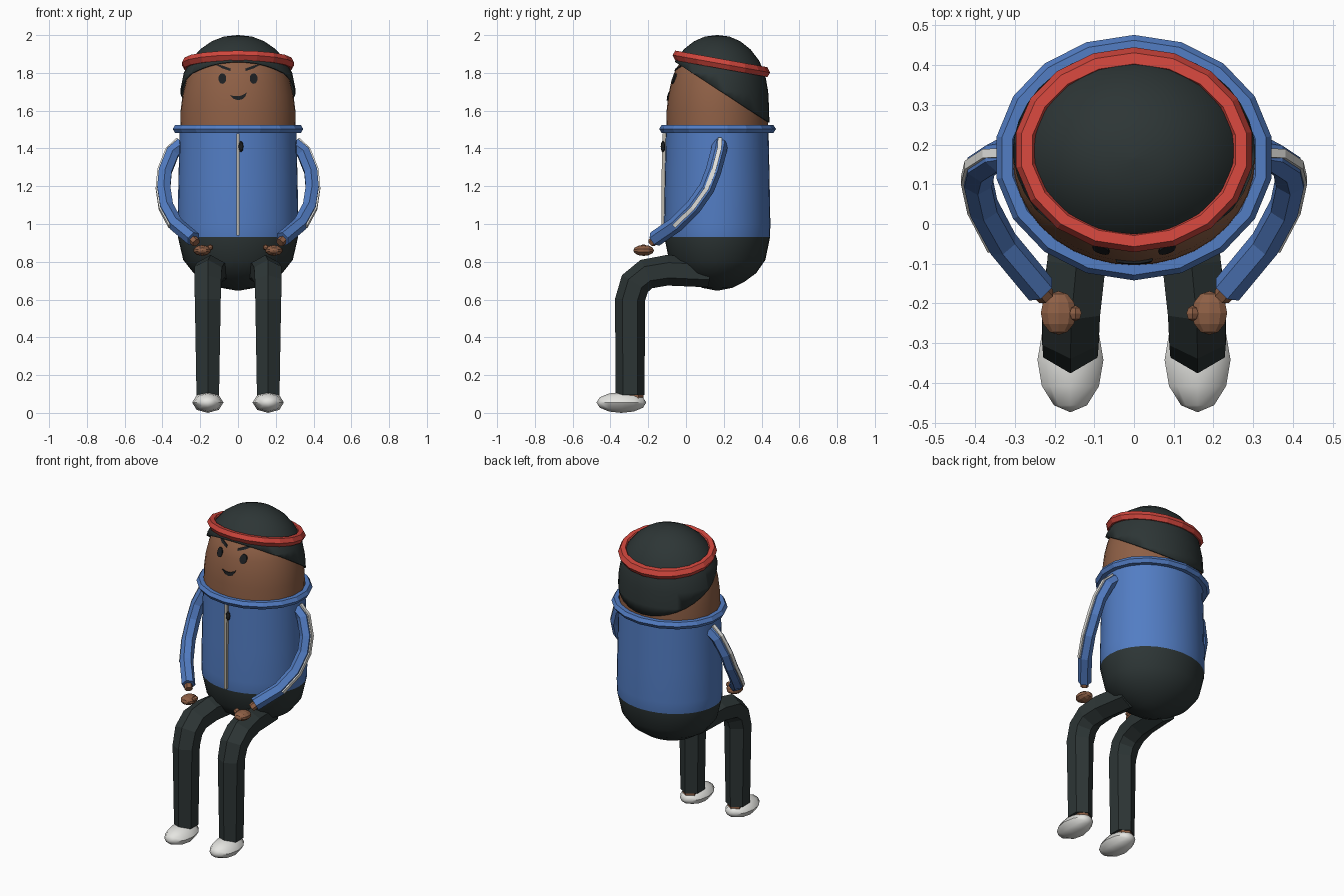
import bpy, bmesh, math
from mathutils import Vector

if "Cube" in bpy.data.objects:
    bpy.data.objects.remove(bpy.data.objects["Cube"])

CY, SQ = 0.165, 0.88      # body axis position and front-back squash


def material(name, rgb):
    m = bpy.data.materials.new(name)
    m.diffuse_color = (*rgb, 1)
    m.use_nodes = True
    m.node_tree.nodes["Principled BSDF"].inputs["Base Color"].default_value = m.diffuse_color
    return m


BLUE = material("jacket blue", (0.085, 0.205, 0.55))
DARK = material("charcoal", (0.026, 0.036, 0.036))
SKIN = material("brown skin", (0.27, 0.115, 0.06))
RED = material("band red", (0.62, 0.06, 0.045))
WHITE = material("off white", (0.78, 0.78, 0.75))
GREY = material("zip grey", (0.5, 0.47, 0.41))
BLACK = material("black", (0.012, 0.014, 0.016))


def finish(name, bm, mats, smooth=None):
    bmesh.ops.recalc_face_normals(bm, faces=bm.faces)
    me = bpy.data.meshes.new(name)
    bm.to_mesh(me)
    bm.free()
    ob = bpy.data.objects.new(name, me)
    bpy.context.collection.objects.link(ob)
    for m in mats:
        me.materials.append(m)
    if smooth:
        bpy.ops.object.select_all(action='DESELECT')
        ob.select_set(True)
        bpy.context.view_layer.objects.active = ob
        bpy.ops.object.shade_smooth_by_angle(angle=math.radians(smooth))
    return ob


def bridge(bm, rings, closed=False, caps=True):
    n = len(rings[0])
    pairs = list(zip(rings, rings[1:])) + ([(rings[-1], rings[0])] if closed else [])
    for a, b in pairs:
        for i in range(n):
            j = (i + 1) % n
            bm.faces.new((a[i], a[j], b[j], b[i]))
    if caps and not closed:
        bm.faces.new(rings[0])
        bm.faces.new(rings[-1])


def lathe(profile, seg=36):
    """Elliptical revolve of (radius, z) points around the body axis."""
    bm = bmesh.new()
    rings = [[bm.verts.new((r * math.cos(2 * math.pi * i / seg),
                            CY + SQ * r * math.sin(2 * math.pi * i / seg), z))
              for i in range(seg)] for r, z in profile]
    bridge(bm, rings)
    return bm


def tube(name, path, sizes, mat, s=1, sides=6):
    """Sweep a polygon along a path; sizes = (sideways, other) half widths."""
    pts = [Vector(p) for p in path]
    bm = bmesh.new()
    rings = []
    for k, p in enumerate(pts):
        t = (pts[min(k + 1, len(pts) - 1)] - pts[max(k - 1, 0)]).normalized()
        u = Vector((1, 0, 0))
        u = (u - t * u.dot(t)).normalized()
        n = t.cross(u)
        a, b = sizes[min(k, len(sizes) - 1)]
        ring = []
        for i in range(sides):
            g = 2 * math.pi * (i + 0.5) / sides
            v = p + u * a * math.cos(g) + n * b * math.sin(g)
            ring.append(bm.verts.new((v.x * s, v.y, v.z)))
        rings.append(ring)
    bridge(bm, rings)
    return finish(name, bm, [mat])


def hoop(name, rx, ry, y, z, w, h, tilt, mat, seg=18):
    """Faceted elliptical ring with a hexagonal section."""
    bm = bmesh.new()
    rings = []
    for i in range(seg):
        a = 2 * math.pi * i / seg + math.pi / 2
        ring = []
        for k in range(6):
            g = k * math.pi / 3
            d, e = w * math.cos(g), h * math.sin(g) / 0.866
            py = (ry + d) * math.sin(a)
            ring.append(bm.verts.new(((rx + d) * math.cos(a), y + py, z + e + tilt * py)))
        rings.append(ring)
    bridge(bm, rings, closed=True)
    return finish(name, bm, [mat])


def blob(name, loc, size, mat, u=10, v=6, smooth=None):
    """Low-poly ellipsoid with its poles along y."""
    bm = bmesh.new()
    bmesh.ops.create_uvsphere(bm, u_segments=u, v_segments=v, radius=1)
    for p in bm.verts:
        x, y, z = p.co
        p.co = (loc[0] + x * size[0], loc[1] + z * size[1], loc[2] + y * size[2])
    return finish(name, bm, [mat], smooth)


# Torso: jacket above the waist, trousers below
body = finish("torso", lathe([(0.01, 0.648), (0.09, 0.662), (0.165, 0.695), (0.235, 0.74),
                              (0.29, 0.81), (0.318, 0.93), (0.32, 1.0), (0.316, 1.2),
                              (0.309, 1.5)]), [BLUE, DARK], 40)
for f in body.data.polygons:
    f.material_index = 1 if f.center.z < 0.93 else 0

# Head
HEAD = [(0.306, 1.49), (0.304, 1.6), (0.294, 1.68), (0.275, 1.76), (0.25, 1.82),
        (0.2, 1.88), (0.1, 1.93), (0.01, 1.94)]
finish("head", lathe(HEAD), [SKIN], 40)

# Hair: dome trimmed on a slant from brow to nape
bm = lathe([(0.314, 1.5), (0.313, 1.6), (0.307, 1.7), (0.287, 1.8), (0.25, 1.868),
            (0.2, 1.925), (0.14, 1.967), (0.075, 1.992), (0.005, 2.0)])
bmesh.ops.bisect_plane(bm, geom=bm.verts[:] + bm.edges[:] + bm.faces[:],
                       plane_co=(0, CY, 1.715), plane_no=(0, 0.64, 1), clear_inner=True)
hair = finish("hair", bm, [DARK], 40)
mod = hair.modifiers.new("thickness", 'SOLIDIFY')
mod.thickness = 0.008
mod.offset = -1

# Head band and collar
hoop("head_band", 0.273, 0.23, 0.187, 1.848, 0.028, 0.026, -0.18, RED)
hoop("collar", 0.324, 0.282, 0.167, 1.503, 0.027, 0.022, 0, BLUE)


def head_y(x, z):
    for (r0, z0), (r1, z1) in zip(HEAD, HEAD[1:]):
        if z0 <= z <= z1:
            r = r0 + (r1 - r0) * (z - z0) / (z1 - z0)
            return CY - SQ * math.sqrt(r * r - x * x)


def face_plate(name, outline):
    """Thin plate following the front of the head."""
    bm = bmesh.new()
    rings = [[bm.verts.new((x, head_y(x, z) + d, z)) for x, z in outline]
             for d in (-0.006, 0.003)]
    bridge(bm, rings)
    bmesh.ops.triangulate(bm, faces=[f for f in bm.faces if len(f.verts) > 4])
    finish(name, bm, [BLACK])


# Mouth
face_plate("mouth", [(-0.045, 1.683), (-0.02, 1.677), (0.01, 1.677), (0.035, 1.688),
                     (0.046, 1.698), (0.042, 1.68), (0.025, 1.662), (0.002, 1.655),
                     (-0.025, 1.663)])

# Zip and its pull
tube("zip", [(0, -0.118, 0.94), (0, -0.118, 1.2), (0, -0.113, 1.48)],
     [(0.013, 0.017)], GREY, sides=4)
blob("zip_pull", (0.015, -0.122, 1.41), (0.014, 0.012, 0.03), BLACK, 8, 6)

ARM = [(0.295, 0.18, 1.42), (0.345, 0.172, 1.38), (0.385, 0.145, 1.28), (0.393, 0.11, 1.19),
       (0.378, 0.04, 1.09), (0.33, -0.05, 1.0), (0.235, -0.165, 0.92)]
LEG = [(0.125, 0.12, 0.745), (0.145, -0.1, 0.755), (0.158, -0.21, 0.735), (0.16, -0.27, 0.685),
       (0.16, -0.296, 0.6), (0.16, -0.296, 0.095)]

for s, side in ((1, "left"), (-1, "right")):
    # Eyes and slanted brows
    face_plate(side + "_eye", [(s * 0.083 + 0.021 * math.cos(k * math.pi / 6),
                                1.77 + 0.028 * math.sin(k * math.pi / 6)) for k in range(12)])
    face_plate(side + "_brow", [(s * x, z) for x, z in (
        (0.118, 1.843), (0.085, 1.84), (0.038, 1.822), (0.04, 1.81), (0.085, 1.825))])

    # Sleeve with outer stripe
    tube(side + "_sleeve", ARM, [(0.04, 0.042)], BLUE, s)
    stripe = [Vector(ARM[0]) + Vector((0.024, 0, 0.033))]
    for k in range(1, 6):
        t = (Vector(ARM[k + 1]) - Vector(ARM[k - 1])).normalized()
        u = Vector((1, 0, 0)) - t * t.x
        stripe.append(Vector(ARM[k]) + u.normalized() * 0.037)
    tube(side + "_sleeve_stripe", stripe, [(0.008, 0.016)], WHITE, s, 4)

    # Wrist, hand and thumb
    tube(side + "_wrist", [(0.25, -0.15, 0.93), (0.222, -0.182, 0.9)], [(0.024, 0.024)], SKIN, s)
    blob(side + "_hand", (s * 0.19, -0.224, 0.86), (0.047, 0.055, 0.029), SKIN, 10, 6)
    blob(side + "_thumb", (s * 0.147, -0.225, 0.876), (0.017, 0.02, 0.017), SKIN, 6, 4)

    # Trouser leg, ankle and shoe
    tube(side + "_leg", LEG, [(0.084, 0.08), (0.085, 0.081), (0.084, 0.081), (0.082, 0.082),
                              (0.079, 0.08), (0.069, 0.076)], DARK, s)
    tube(side + "_ankle", [(0.16, -0.28, 0.11), (0.16, -0.28, 0.07)], [(0.05, 0.055)], SKIN, s)
    blob(side + "_shoe", (s * 0.16, -0.342, 0.055), (0.083, 0.132, 0.055), WHITE, 8, 6, 50)
